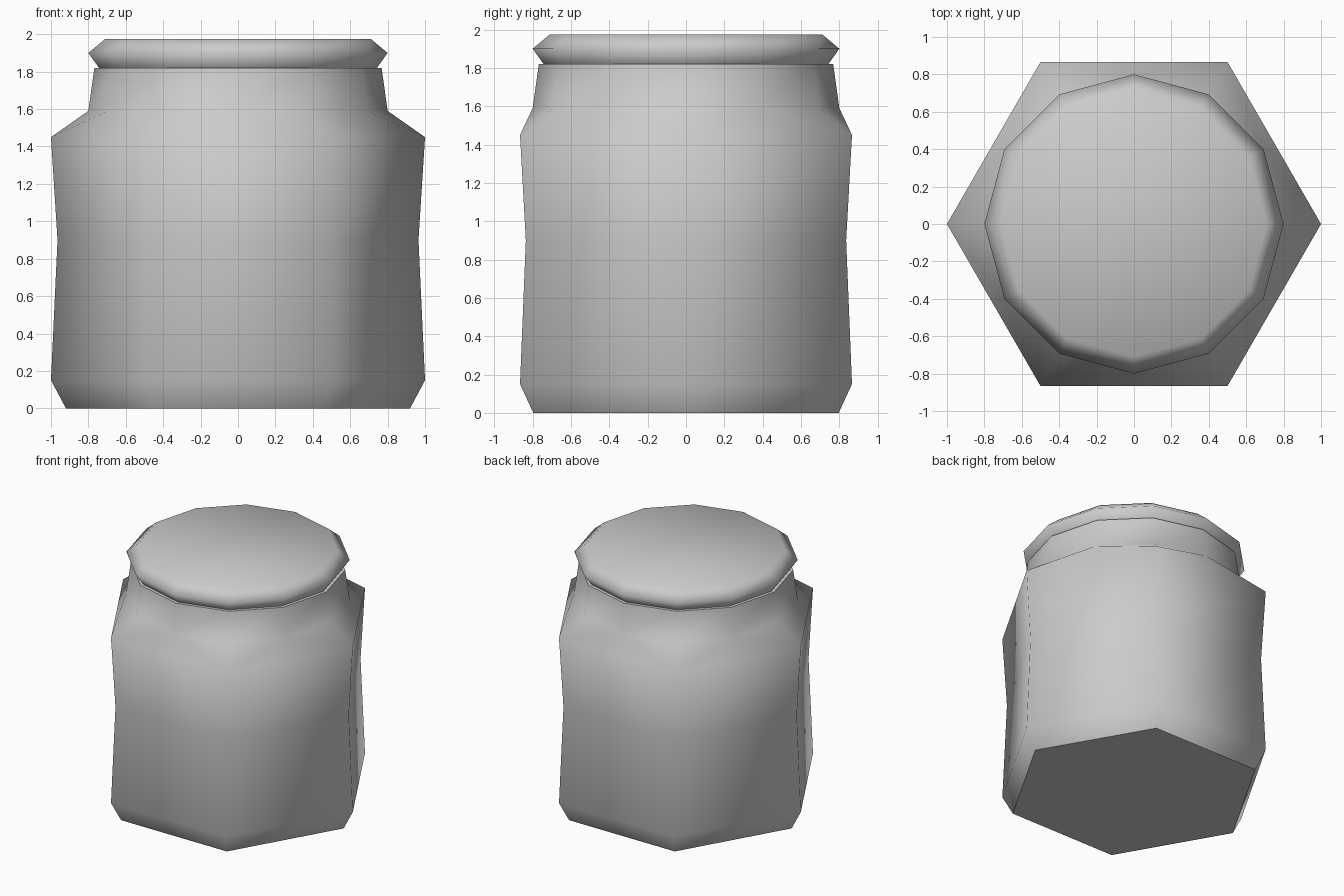
import bpy, bmesh
from math import cos, sin, tau

if "Cube" in bpy.data.objects:
    bpy.data.objects.remove(bpy.data.objects["Cube"])


def build(name, profile, cap_start=False, cap_end=False, sharp_z=()):
    """Loft rings of (sides, radius, z); a ring may have twice the sides of the one below."""
    bm = bmesh.new()
    rings = [[bm.verts.new((r * cos(tau * i / n), r * sin(tau * i / n), z)) for i in range(n)]
             for n, r, z in profile]
    for a, b in zip(rings, rings[1:]):
        n, m = len(a), len(b)
        for i in range(n):
            j = (i + 1) % n
            if n == m:
                bm.faces.new((a[i], a[j], b[j], b[i]))
            else:
                k, mid, l = 2 * i, 2 * i + 1, (2 * i + 2) % m
                bm.faces.new((a[i], a[j], b[mid]))
                bm.faces.new((a[i], b[mid], b[k]))
                bm.faces.new((a[j], b[l], b[mid]))
    if cap_start:
        bm.faces.new(rings[0][::-1])
    if cap_end:
        bm.faces.new(rings[-1])
    # Smooth surfaces with chosen hard rims
    for f in bm.faces:
        f.smooth = True
    for e in bm.edges:
        if any(all(abs(v.co.z - z) < 1e-4 for v in e.verts) for z in sharp_z):
            e.smooth = False
    mesh = bpy.data.meshes.new(name)
    bm.to_mesh(mesh)
    bm.free()
    obj = bpy.data.objects.new(name, mesh)
    bpy.context.collection.objects.link(obj)
    return obj


# Hexagonal pinched body, rising into a twelve-sided neck with a rim
build("jar_body", [(6, 0.92, 0), (6, 1.0, 0.15), (6, 0.965, 0.9), (6, 1.0, 1.45),
                   (12, 0.80, 1.59), (12, 0.768, 1.82), (12, 0.743, 1.82)],
      cap_start=True, sharp_z=(0, 1.82))

# Twelve-sided bevelled lid
build("jar_lid", [(12, 0.743, 1.82), (12, 0.80, 1.90), (12, 0.71, 1.975)], cap_end=True)
